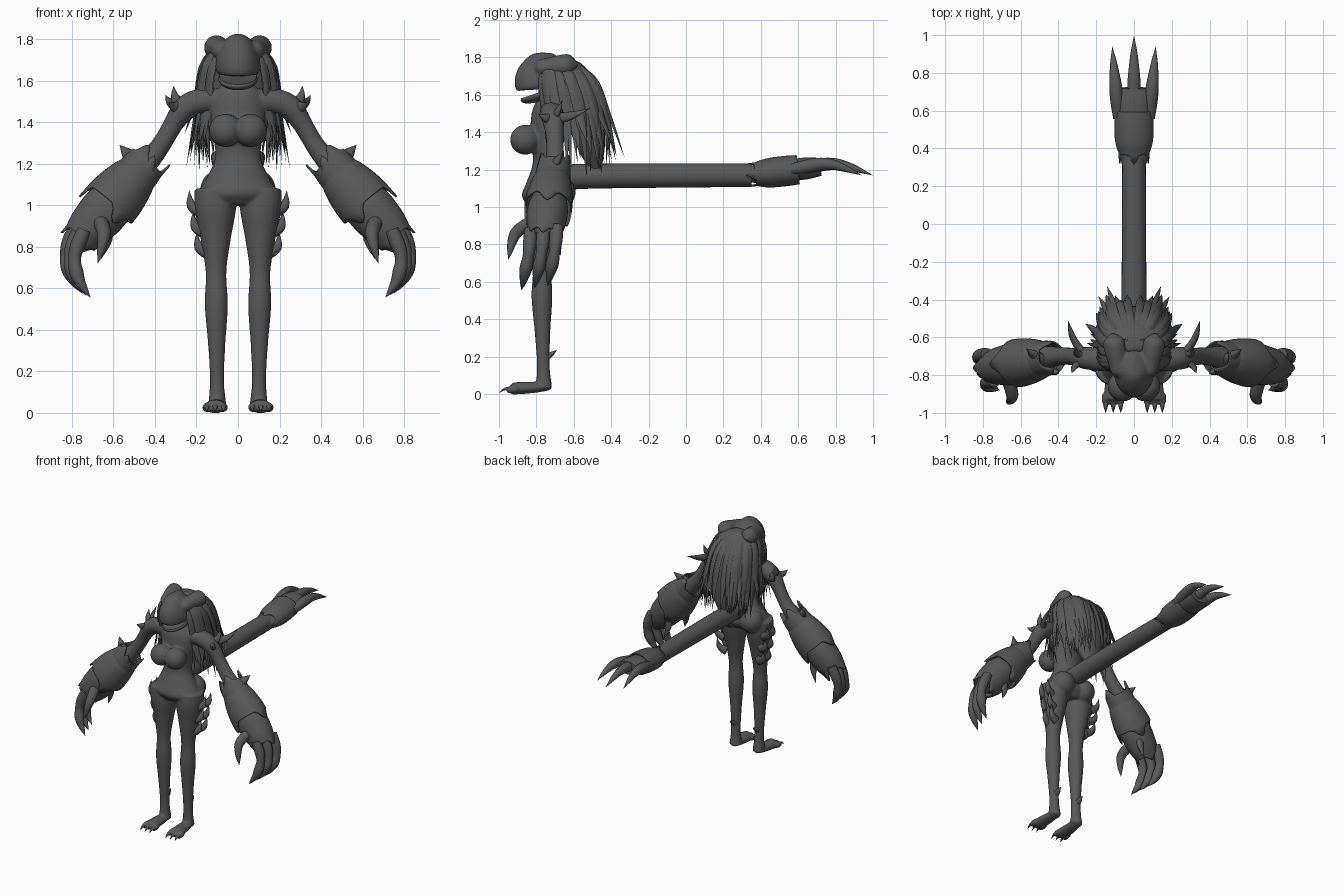
import bpy, bmesh, math, random
from mathutils import Vector, Matrix

random.seed(4)
if "Cube" in bpy.data.objects:
    bpy.data.objects.remove(bpy.data.objects["Cube"])

colour = (.1, .1, .1, 1)
grey = bpy.data.materials.new("dark_grey")
grey.use_nodes = True
grey.diffuse_color = colour
grey.node_tree.nodes["Principled BSDF"].inputs["Base Color"].default_value = colour

FORWARD, UP = Vector((0, 1, 0)), Vector((0, 0, 1))
SHOULDER = Vector((.25, -.71, 1.47))
ELBOW = Vector((.4, -.7, 1.25))
WRIST = Vector((.63, -.73, 1))
KNUCKLE = Vector((.76, -.76, .84))


def sample(keys, t):
    """Smoothly interpolate evenly spaced numbers or vectors, t from start to end."""
    last = len(keys) - 1
    i = min(int(t * last), last - 1)
    f = t * last - i
    before, start = keys[max(i - 1, 0)], keys[i]
    end, after = keys[i + 1], keys[min(i + 2, last)]
    leave, arrive = (end - before) / 2, (after - start) / 2
    bend = 3 * (end - start) - 2 * leave - arrive
    twist = 2 * (start - end) + leave + arrive
    return start + leave * f + bend * f ** 2 + twist * f ** 3


def tube(bm, path, radii, flat=1, ref=FORWARD, sides=20, steps=24,
         mirrored=True, jag=0, teeth=3):
    """Tube along a path with an evenly spaced radius profile; jag leaves a toothed open end."""
    path = [Vector(p) for p in path]
    centres = [sample(path, i / steps) for i in range(steps + 1)]
    for side in ((1, -1) if mirrored else (1,)):
        rings = []
        for i, centre in enumerate(centres):
            ahead = (centres[min(i + 1, steps)] - centres[max(i - 1, 0)]).normalized()
            across = ahead.cross(ref).normalized()
            deep = across.cross(ahead)
            radius = max(sample(radii, i / steps), .0005)
            ring = []
            for j in range(sides):
                a = math.tau * j / sides
                co = centre + radius * (across * math.cos(a) + deep * flat * math.sin(a))
                if jag and i == steps:
                    co += ahead * jag * max(0, math.cos(teeth * a)) ** 2
                ring.append(bm.verts.new((co.x * side, co.y, co.z)))
            rings.append(ring)
        for low, high in zip(rings, rings[1:]):
            for j in range(sides):
                k = (j + 1) % sides
                bm.faces.new((low[j], low[k], high[k], high[j]))
        if not jag:
            bm.faces.new(rings[0])
            bm.faces.new(rings[-1])


def ball_pair(bm, centre, radius):
    for side in (1, -1):
        place = Matrix.Translation((centre[0] * side, centre[1], centre[2]))
        bmesh.ops.create_uvsphere(bm, u_segments=28, v_segments=18, radius=radius, matrix=place)


def thorn(bm, base, tip, radius, bow=(0, 0, 0), ref=FORWARD):
    """Curved spike from base to tip."""
    base, tip = Vector(base), Vector(tip)
    middle = base.lerp(tip, .5) + Vector(bow)
    tube(bm, (base, middle, tip), (radius, radius * .7, 0), .7, ref, sides=10, steps=8)


def finish(bm, name, thickness=0, voxel=0):
    """Make the object; thicken open plates or fuse overlapping volumes into one skin."""
    bmesh.ops.recalc_face_normals(bm, faces=bm.faces)
    mesh = bpy.data.meshes.new(name)
    bm.to_mesh(mesh)
    bm.free()
    mesh.materials.append(grey)
    ob = bpy.data.objects.new(name, mesh)
    bpy.context.scene.collection.objects.link(ob)
    bpy.ops.object.select_all(action="DESELECT")
    ob.select_set(True)
    bpy.context.view_layer.objects.active = ob
    bpy.ops.object.shade_smooth_by_angle(angle=math.radians(50))
    if thickness:
        ob.modifiers.new("thickness", "SOLIDIFY").thickness = thickness
    if voxel:
        fuse = ob.modifiers.new("fuse", "REMESH")
        fuse.mode, fuse.voxel_size, fuse.use_smooth_shade = "VOXEL", voxel, True
        soften = ob.modifiers.new("soften", "SMOOTH")
        soften.factor, soften.iterations = .5, 6


# Body: torso, chest, hips, legs, arms and feet as one skin
bm = bmesh.new()
tube(bm, [(0, -.75, 1), (0, -.73, 1.66)], (.13, .185, .15, .11, .12, .135, .12, .06, .05),
     flat=.7, sides=32, steps=40, mirrored=False)
ball_pair(bm, (.06, -.86, 1.36), .08)
ball_pair(bm, (.09, -.68, 1.08), .09)
tube(bm, [(.11, -.75, 1.08), (.105, -.77, .6), (.1, -.76, .03)],
     (.1, .1, .073, .05, .056, .042, .034, .045), steps=48)
tube(bm, [(.1, -.73, .04), (.11, -.93, .03)], (.03, .043, .05, .05), flat=.65, ref=UP)
for toe in (.07, .11, .15):
    tube(bm, [(toe, -.9, .03), (toe, -.96, .02)], (.02, .022, .014), ref=UP)
tube(bm, [(.08, -.73, 1.51), SHOULDER, ELBOW, WRIST], (.05, .06, .06, .047, .05, .07, .08), steps=40)
finish(bm, "body", voxel=.008)

# Head with long raised eye bulbs
bm = bmesh.new()
tube(bm, [(0, -.765, 1.63), (0, -.765, 1.7), (0, -.71, 1.82)], (.09, .107, .108, .095, .07, .01),
     flat=1.35, sides=32, mirrored=False)
tube(bm, [(.07, -.82, 1.74), (.115, -.58, 1.765)], (.01, .043, .05, .058, .055, .01), ref=UP)
finish(bm, "head", voxel=.007)

# Lower jaw under a wide mouth
bm = bmesh.new()
tube(bm, [(0, -.75, 1.575), (0, -.765, 1.62)], (.04, .08, .095, .09),
     flat=1.35, sides=28, mirrored=False)
finish(bm, "lower_jaw")

# Hair: inner mass and layered tapering strands
bm = bmesh.new()
tube(bm, [(0, -.67, 1.78), (0, -.57, 1.6), (0, -.48, 1.2)], (.03, .13, .165, .17, .13, .05),
     flat=.6, sides=28, mirrored=False)
finish(bm, "hair_mass")
bm = bmesh.new()
count = 38
for i in range(count):
    turn = math.radians(36 + 146 * i / count)
    aside = max(0, math.sin(turn))
    outward = Vector((math.sqrt(aside), -math.cos(turn), 0)) * random.uniform(.92, 1.1)
    tip = random.uniform(1.16, 1.27) + random.choice((0, .1)) * aside
    width = random.uniform(.017, .027)
    path = [Vector((0, -.69, 1.78)) + outward * .08,
            Vector((0, -.65, 1.68)) + outward * .16,
            Vector((0, -.61, 1.5)) + outward * .19,
            Vector((0, -.58, tip)) + outward * random.uniform(.15, .25)]
    tube(bm, path, (width * .4, width, width, width * .8, 0), flat=.4,
         ref=outward.normalized(), sides=6, steps=14)
finish(bm, "hair_strands")

# Tail ending in a clawed paw
bm = bmesh.new()
tube(bm, [(0, -.72, 1.15), (0, -.5, 1.165), (0, .35, 1.17)], (.075, .068, .065, .062),
     ref=UP, sides=28, mirrored=False)
tube(bm, [(0, .3, 1.17), (0, .72, 1.215)], (.06, .083, .09, .098, .08),
     flat=.6, ref=UP, sides=28, mirrored=False)
finish(bm, "tail")
bm = bmesh.new()
tube(bm, [(0, .6, 1.2), (0, .37, 1.175)], (.1, .104, .1, .08), flat=.78, ref=UP,
     sides=36, mirrored=False, jag=.05, teeth=4)
finish(bm, "tail_cuff", thickness=.008)
bm = bmesh.new()
claw = (.03, .036, .022, 0)
tube(bm, [(0, .56, 1.2), (0, .8, 1.23), (0, 1, 1.17)], claw, ref=UP, mirrored=False)
tube(bm, [(.08, .56, 1.2), (.1, .76, 1.23), (.115, .94, 1.17)], claw, ref=UP)
finish(bm, "tail_claws")

# Forearm armour: overlapping toothed sleeves between elbow and knuckle
for name, start, end, radii, jag in (
        ("elbow_cuffs", .4, .1, (.1, .104, .096), .06),
        ("forearm_plates", .17, .6, (.085, .115, .135, .14), .07),
        ("hand_plates", .5, 1, (.1, .118, .11, .09), .04)):
    bm = bmesh.new()
    tube(bm, [ELBOW.lerp(KNUCKLE, start), ELBOW.lerp(KNUCKLE, end)], radii,
         flat=.92, sides=36, jag=jag)
    finish(bm, name, thickness=.01)

# Palms, fingers and hooked claws
bm = bmesh.new()
tube(bm, [WRIST, KNUCKLE], (.08, .1, .09, .05))
finish(bm, "palms")
bm = bmesh.new()
for i in range(3):
    shift = Vector((.02 * i, .07 * i, .01 * i))
    path = [(.74, -.83, .88), (.785, -.84, .76), (.77, -.86, .65), (.71, -.88, .555)]
    tube(bm, [Vector(p) + shift for p in path], (.034, .036, .03, .034, .02, 0), sides=12)
tube(bm, [(.67, -.8, .93), (.645, -.91, .86), (.675, -.95, .72)], (.04, .036, .032, .02, 0), sides=12)
thorn(bm, (.64, -.69, .93), (.66, -.67, .74), .036, bow=(-.02, 0, 0))
finish(bm, "fingers")

# Thorns on elbows, shoulders, hips and heels
bm = bmesh.new()
thorn(bm, (.49, -.72, 1.2), (.57, -.66, 1.29), .045)
thorn(bm, (.43, -.78, 1.18), (.4, -.79, 1.24), .03)
for tip in ((.31, -.66, 1.575), (.33, -.79, 1.5), (.35, -.51, 1.53)):
    thorn(bm, SHOULDER, tip, .034, bow=(.02, 0, -.01))
for height in (.97, .87, .77):
    for y in (-.77, -.7):
        root = Vector((height * .18, y, height))
        thorn(bm, root, root + Vector((.06, .03, .1)), .034, bow=(.02, 0, -.02))
thorn(bm, (.1, -.74, .2), (.1, -.69, .235), .024, ref=UP)
finish(bm, "thorns")

# Toe claws
bm = bmesh.new()
for toe in (.07, .11, .15):
    thorn(bm, (toe, -.945, .03), (toe, -1, .006), .014, bow=(0, 0, .008), ref=UP)
finish(bm, "toe_claws")
